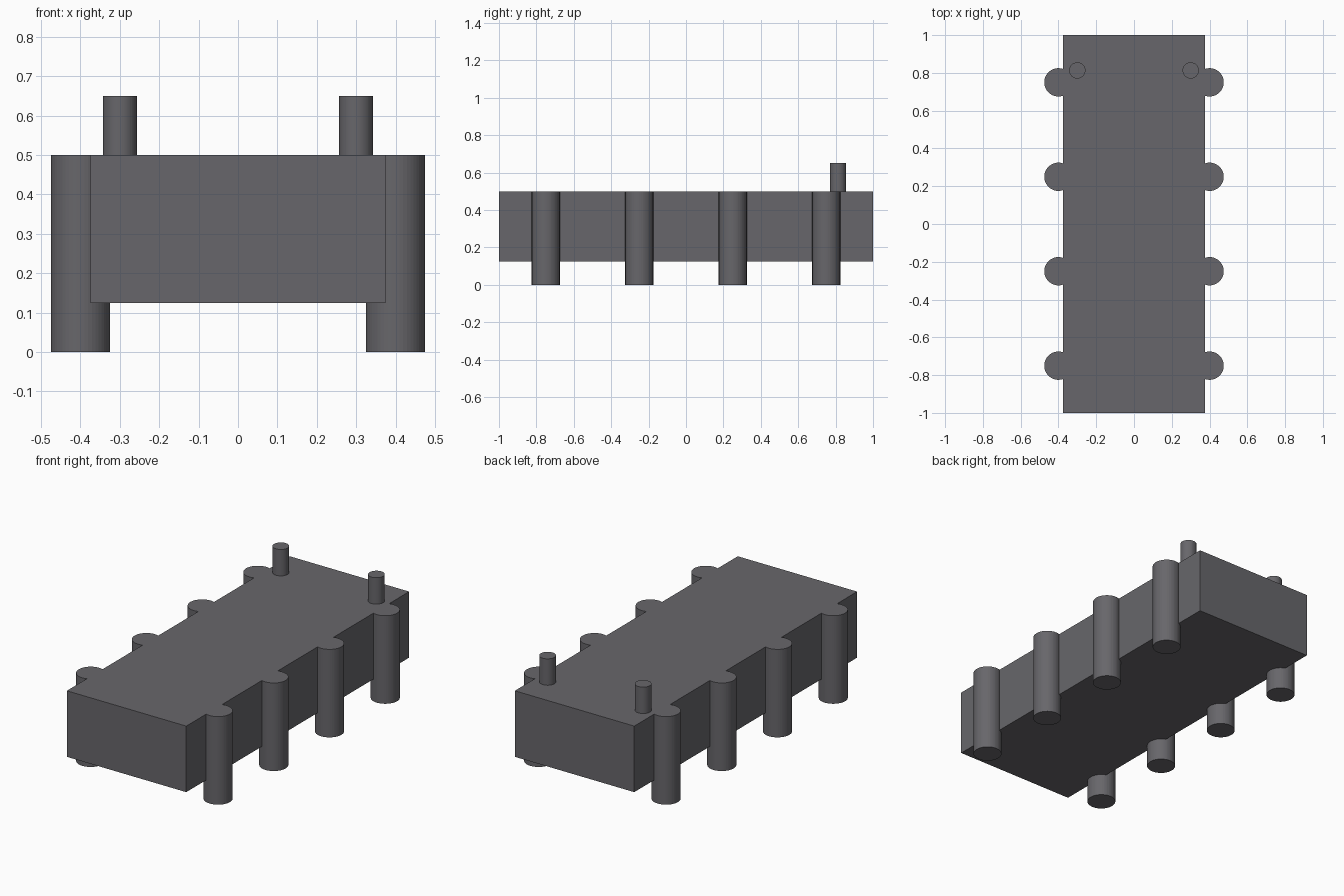
import bpy

cube = bpy.data.objects.get("Cube")
if cube:
    bpy.data.objects.remove(cube, do_unlink=True)

# One dark grey for the whole model
grey = bpy.data.materials.new("dark grey")
grey.use_nodes = True
colour = (0.137, 0.134, 0.146, 1)
grey.diffuse_color = colour
grey.node_tree.nodes["Principled BSDF"].inputs["Base Color"].default_value = colour


def finish(name):
    obj = bpy.context.object
    obj.name = name
    obj.data.materials.append(grey)
    return obj


def post(name, x, y, bottom, top, radius):
    """Upright cylinder between two heights."""
    bpy.ops.mesh.primitive_cylinder_add(
        vertices=48, radius=radius, depth=top - bottom,
        location=(x, y, (bottom + top) / 2))
    return finish(name)


# Long box body
bpy.ops.mesh.primitive_cube_add(size=1, location=(0, 0, 0.3125))
body = finish("body")
body.scale = (0.75, 2, 0.375)
bpy.ops.object.transform_apply(location=False, rotation=False, scale=True)

for side, x in (("left", 1), ("right", -1)):
    # Four legs half sunk into each long side
    for i in range(4):
        post(f"{side}_leg_{i + 1}", 0.4 * x, -0.75 + 0.5 * i, 0, 0.5, 0.075)
    # Short peg standing on the back of the top
    post(f"{side}_peg", 0.3 * x, 0.813, 0.5, 0.65, 0.043)
